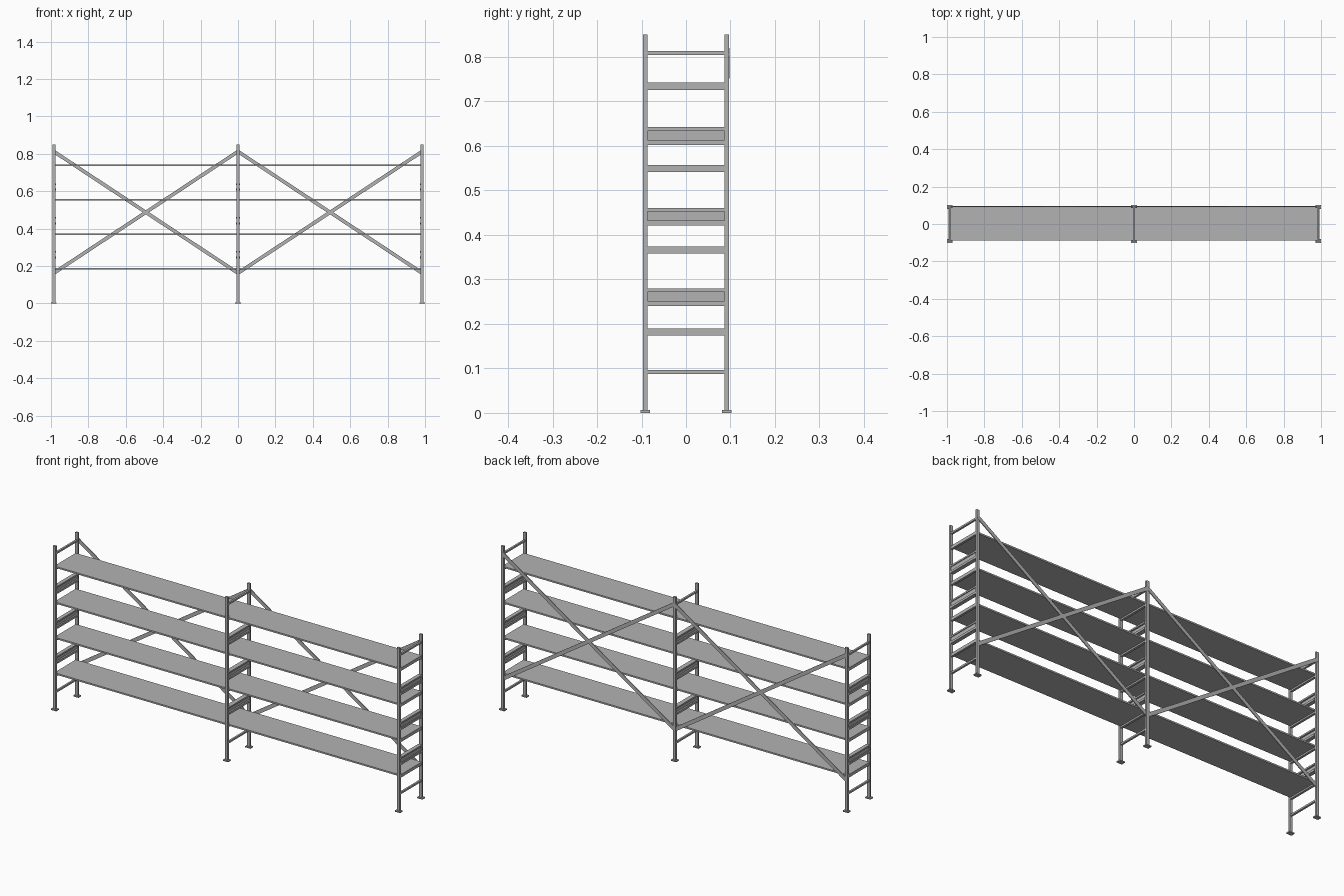
import bpy, math
from mathutils import Vector

cube = bpy.data.objects.get("Cube")
if cube:
    bpy.data.objects.remove(cube, do_unlink=True)

# One galvanised steel colour
steel = bpy.data.materials.new("galvanised_grey")
steel.use_nodes = True
GREY = (0.45, 0.45, 0.45, 1)
steel.diffuse_color = GREY
steel.node_tree.nodes["Principled BSDF"].inputs["Base Color"].default_value = GREY


def box(name, center, size, tilt=(0, 0, 0)):
    bpy.ops.mesh.primitive_cube_add(size=1, location=center, rotation=tilt)
    ob = bpy.context.object
    ob.name = name
    ob.scale = size
    ob.data.materials.append(steel)
    return ob


def bar_between(name, a, b, width, depth):
    a, b = Vector(a), Vector(b)
    ob = box(name, (a + b) / 2, ((b - a).length, depth, width))
    d = b - a
    ob.rotation_euler = (0, -math.atan2(d.z, d.x), math.atan2(d.y, abs(d.x)))
    return ob


BAY = 0.985
POST_Y = 0.0915
SPAN = 0.174
HEIGHT = 0.85
SHELF_TOPS = [0.19, 0.374, 0.557, 0.742]
RAIL_BASES = [0.24, 0.421, 0.602]

# Upright frames: posts, foot plates and plain rungs
for x in (-BAY, 0, BAY):
    for y in (-POST_Y, POST_Y):
        box("post", (x, y, HEIGHT / 2), (0.016, 0.010, HEIGHT))
        box("foot_plate", (x, y, 0.003), (0.03, 0.022, 0.006))
    for z in (0.092, 0.809):
        box("frame_rung", (x, 0, z), (0.010, SPAN, 0.009))

    # Channel rails between shelves: recessed web with two flanges
    flange = 0.024 if x == 0 else 0.020
    shift = -0.002 * (x > 0) + 0.002 * (x < 0)
    for z in RAIL_BASES:
        box("rail_web", (x, 0, z + 0.02), (0.008, SPAN, 0.036))
        box("rail_lower_flange", (x + shift, 0, z + 0.006), (flange, SPAN, 0.011))
        box("rail_upper_flange", (x + shift, 0, z + 0.036), (flange, SPAN, 0.008))

    # Cross bearers carrying the shelf ends
    for z in SHELF_TOPS:
        box("shelf_bearer", (x, 0, z - 0.008), (0.012, SPAN, 0.016))

# Shelves and crossed rear braces for each bay
for x0, x1 in ((-BAY, 0), (0, BAY)):
    for z in SHELF_TOPS:
        box("shelf", ((x0 + x1) / 2, 0, z - 0.004), (BAY - 0.008, SPAN + 0.002, 0.008))
    bar_between("rear_brace_down", (x0, 0.0955, 0.812), (x1, 0.0915, 0.162), 0.019, 0.004)
    bar_between("rear_brace_up", (x0, 0.0915, 0.162), (x1, 0.0955, 0.812), 0.019, 0.004)
